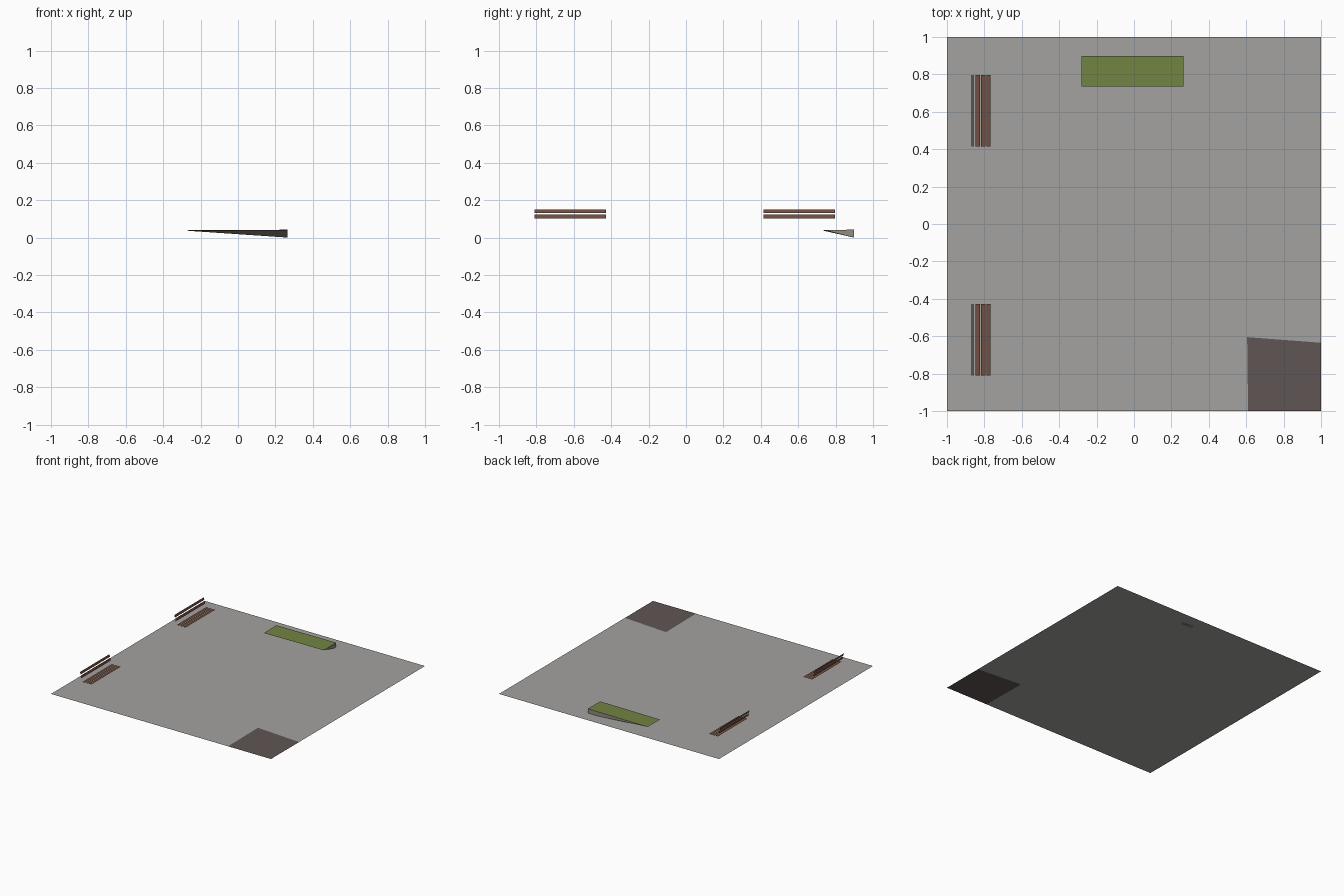
import bpy

if "Cube" in bpy.data.objects:
    bpy.data.objects.remove(bpy.data.objects["Cube"])


def material(name, rgb):
    m = bpy.data.materials.new(name)
    m.diffuse_color = (*rgb, 1)
    m.use_nodes = True
    m.node_tree.nodes["Principled BSDF"].inputs["Base Color"].default_value = m.diffuse_color
    return m


GREY = material("paving grey", (0.37, 0.365, 0.35))
DARK = material("dark paving", (0.115, 0.093, 0.089))
GREEN = material("grass green", (0.17, 0.23, 0.055))
STONE = material("stone kerb", (0.29, 0.265, 0.22))
WOOD = material("brown wood", (0.17, 0.075, 0.05))
GROUND_Z = 0.007


def build(name, verts, faces, mats, indices=None):
    mesh = bpy.data.meshes.new(name)
    mesh.from_pydata(verts, [], faces)
    for m in mats:
        mesh.materials.append(m)
    for i, p in enumerate(mesh.polygons):
        p.material_index = indices[i] if indices else 0
    ob = bpy.data.objects.new(name, mesh)
    bpy.context.collection.objects.link(ob)
    return ob


# Flat paving with one differently paved corner (shared outline, no overlap)
A, B, C = (0.605, -0.605), (1, -0.635), (0.61, -1)
plan = [(-1, -1), C, A, B, (1, 1), (-1, 1), (1, -1)]
build("paving", [(x, y, GROUND_Z) for x, y in plan],
      [(0, 1, 2, 5), (2, 3, 4, 5), (1, 6, 3, 2)], [GREY, DARK], [0, 0, 1])

# Grass bank: level rectangle on top, one corner reaching down into the ground
x0, x1, y0, y1 = -0.28, 0.265, 0.735, 0.897
build("grass_bank",
      [(x0, y0, 0.037), (x1, y0, 0.041), (x1, y1, 0.042), (x0, y1, 0.039), (x1, y1, 0)],
      [(0, 1, 2, 3), (1, 4, 2), (2, 4, 3), (0, 4, 1), (0, 3, 4)],
      [GREEN, STONE], [0, 1, 1, 1, 1])


# Benches: thin slats, each given as two (x, z) edges swept along y
SLATS = {
    "seat_slat": [((-0.847, 0.074), (-0.823, 0.074)),
                  ((-0.817, 0.074), (-0.795, 0.074)),
                  ((-0.789, 0.074), (-0.767, 0.074))],
    "back_slat": [((-0.869, 0.150), (-0.864, 0.130)),
                  ((-0.862, 0.122), (-0.857, 0.101))],
}
for ya, yb in ((0.415, 0.797), (-0.81, -0.428)):
    for name, slats in SLATS.items():
        for (xa, za), (xb, zb) in slats:
            build(name, [(xa, ya, za), (xb, ya, zb), (xb, yb, zb), (xa, yb, za)],
                  [(0, 1, 2, 3)], [WOOD])
